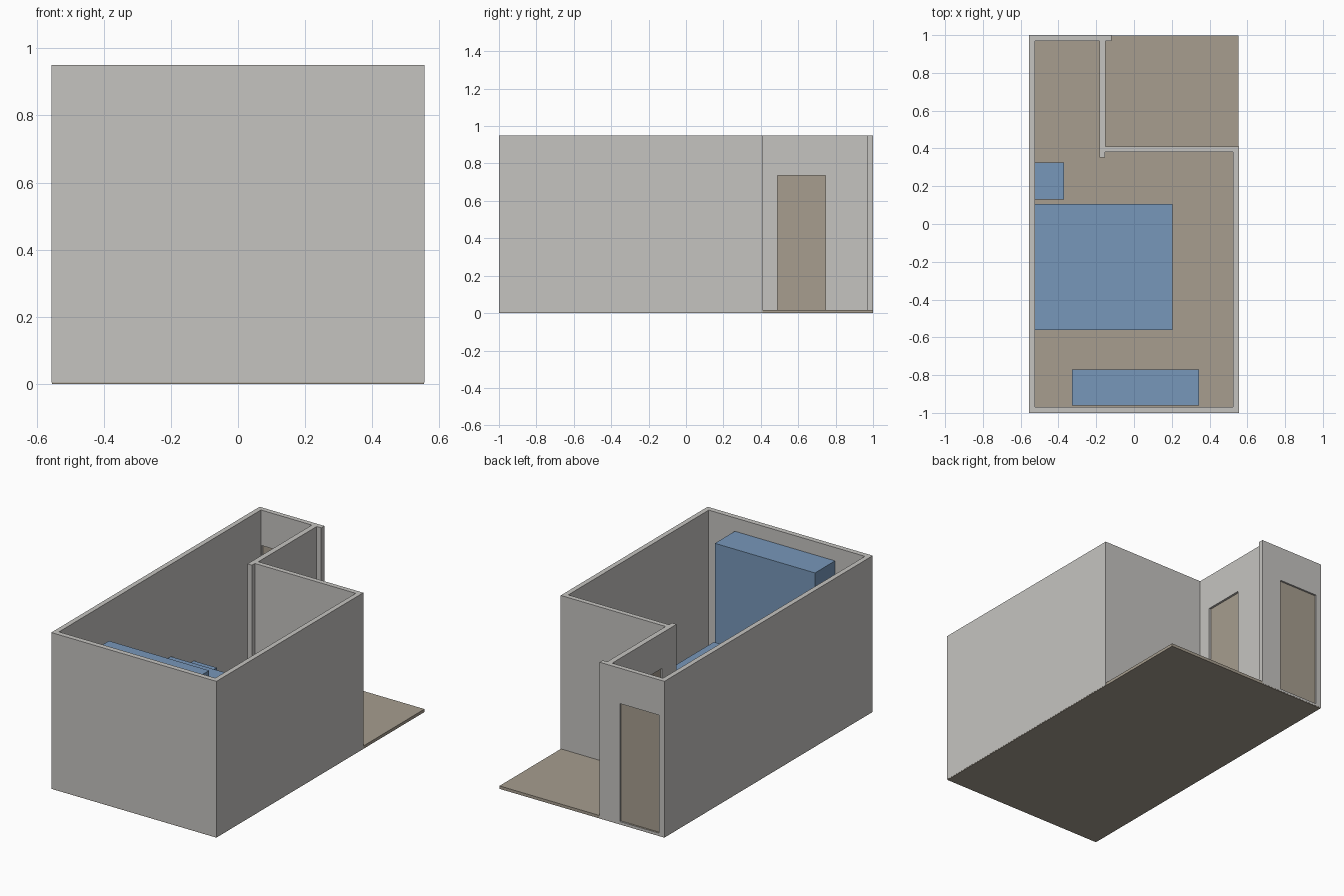
import bpy, bmesh

if "Cube" in bpy.data.objects:
    bpy.data.objects.remove(bpy.data.objects["Cube"])


def material(name, rgb):
    m = bpy.data.materials.new(name)
    m.diffuse_color = (*rgb, 1)
    m.use_nodes = True
    m.node_tree.nodes["Principled BSDF"].inputs["Base Color"].default_value = m.diffuse_color
    return m


GREY = material("wall grey", (0.56, 0.55, 0.53))
TAN = material("floor tan", (0.385, 0.34, 0.275))
BLUE = material("furniture blue", (0.185, 0.31, 0.49))


def prism(name, outline, z0, z1, mat):
    """Extrude a flat outline upward from z0 to z1."""
    bm = bmesh.new()
    face = bm.faces.new([bm.verts.new((x, y, z0)) for x, y in outline])
    top = bmesh.ops.extrude_face_region(bm, geom=[face])["geom"]
    bmesh.ops.translate(bm, vec=(0, 0, z1 - z0),
                        verts=[v for v in top if isinstance(v, bmesh.types.BMVert)])
    bmesh.ops.recalc_face_normals(bm, faces=bm.faces)
    mesh = bpy.data.meshes.new(name)
    bm.to_mesh(mesh)
    bm.free()
    mesh.materials.append(mat)
    ob = bpy.data.objects.new(name, mesh)
    bpy.context.collection.objects.link(ob)
    return ob


def box(name, x0, x1, y0, y1, z0, z1, mat):
    return prism(name, [(x0, y0), (x1, y0), (x1, y1), (x0, y1)], z0, z1, mat)


W, T, H, F = 0.555, 0.03, 0.95, 0.018   # half width, wall thickness, height, floor
I = W - T                               # inner half width

# Floor slab, very slightly inside the outer wall faces
box("floor", -W + 0.001, W - 0.001, -0.999, 0.999, 0, F, TAN)

# Walls: plan outline, outer loop then inner loop, joined by two prisms
outer = [(-W, 1), (-W, -1), (W, -1), (W, 0.41), (-0.15, 0.41), (-0.15, 0.97),
         (-0.12, 0.97), (-0.12, 1)]
inner = [(-0.183, 0.97), (-0.183, 0.352), (-0.153, 0.352), (-0.153, 0.38),
         (I, 0.38), (I, -0.968), (-I, -0.968), (-I, 0.97)]
walls = prism("walls", outer, 0.004, H, GREY)
# The short stub of the entry wall sticks into the room, inside the outer outline
room = prism("room_cutter", inner, -0.1, H + 0.1, GREY)

# Door openings: back entry and side door
back_hole = box("back_door_cutter", -0.52, -0.255, 0.9, 1.1, F, 0.735, GREY)
side_hole = box("side_door_cutter", -0.25, -0.1, 0.49, 0.745, F, 0.735, GREY)
for cutter in (room, back_hole, side_hole):
    cutter.hide_render = True
    cutter.hide_set(True)
    mod = walls.modifiers.new(cutter.name, "BOOLEAN")
    mod.operation = "DIFFERENCE"
    mod.solver = "EXACT"
    mod.object = cutter

# Door leaves, set back in the openings
box("back_door", -0.52, -0.255, 0.981, 0.989, F, 0.735, TAN)
box("side_door", -0.171, -0.163, 0.49, 0.745, F, 0.735, TAN)

# Furniture blocks
box("bed", -0.524, 0.205, -0.56, 0.105, F, 0.39, BLUE)
box("nightstand", -0.524, -0.37, 0.13, 0.325, F, 0.28, BLUE)
box("wardrobe", -0.328, 0.345, -0.962, -0.77, F, 0.872, BLUE)
